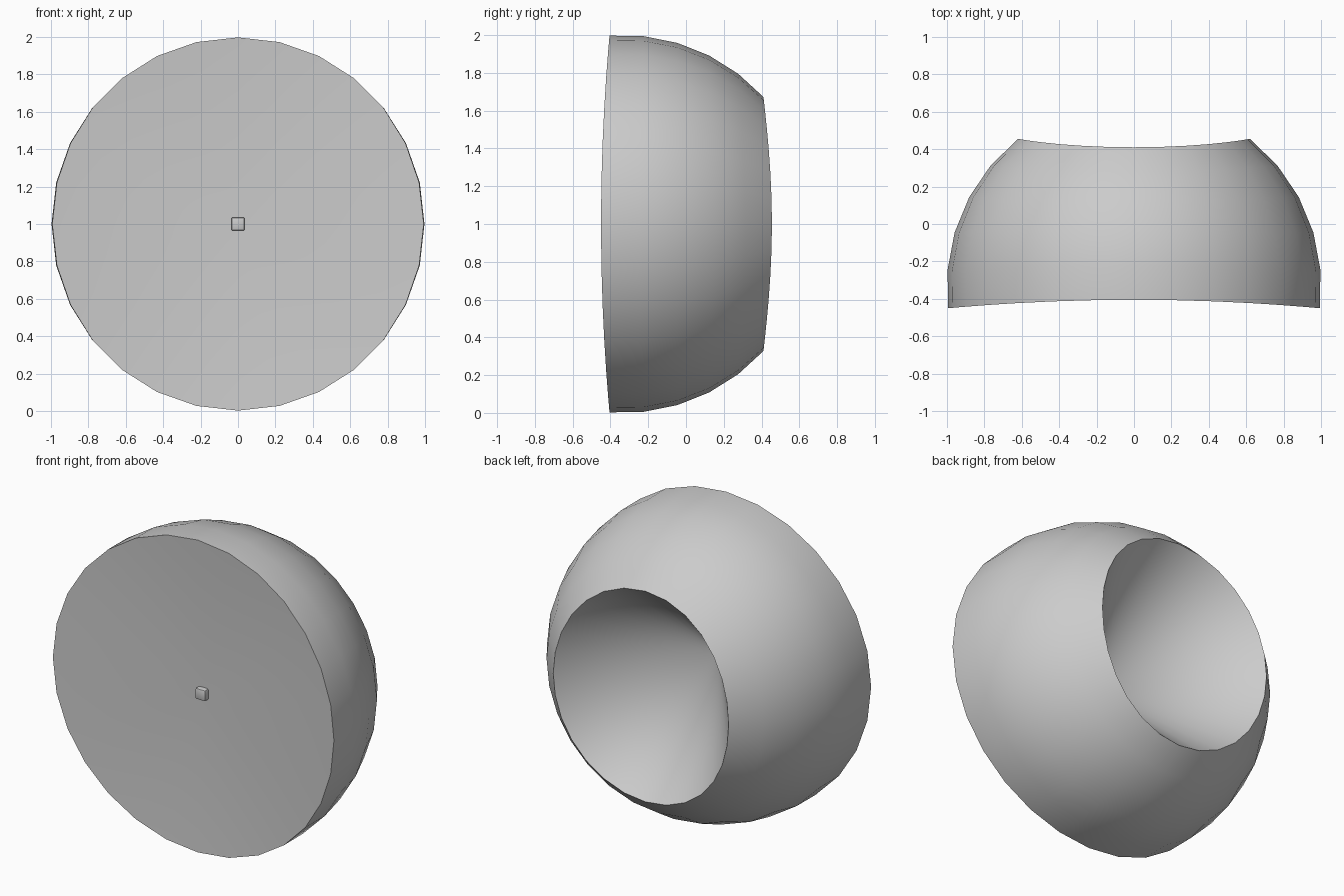
import bpy, bmesh, math

cube = bpy.data.objects.get("Cube")
if cube:
    bpy.data.objects.remove(cube, do_unlink=True)

SEGMENTS = 28
CENTRE_Y = -0.33   # centre of the unit sphere the wall follows
ROWS = 5

grey = bpy.data.materials.new("light grey")
grey.use_nodes = True
grey.diffuse_color = (0.6, 0.6, 0.6, 1)
grey.node_tree.nodes["Principled BSDF"].inputs["Base Color"].default_value = (0.6, 0.6, 0.6, 1)


def finish(bm, name):
    bmesh.ops.recalc_face_normals(bm, faces=bm.faces)
    mesh = bpy.data.meshes.new(name)
    bm.to_mesh(mesh)
    bm.free()
    mesh.materials.append(grey)
    obj = bpy.data.objects.new(name, mesh)
    bpy.context.collection.objects.link(obj)
    bpy.ops.object.select_all(action='DESELECT')
    obj.select_set(True)
    bpy.context.view_layer.objects.active = obj
    bpy.ops.object.shade_smooth_by_angle(angle=math.radians(35))
    return obj


# Cut sphere: rims bow outwards at the sides, both ends close in cones
bm = bmesh.new()
rings = [[] for _ in range(ROWS + 1)]
for i in range(SEGMENTS):
    turn = math.tau * i / SEGMENTS
    bow = 0.045 * math.sin(turn) ** 2
    front = math.asin(-0.405 - bow - CENTRE_Y)
    back = math.asin(0.41 + bow - CENTRE_Y)
    for row, ring in enumerate(rings):
        lat = front + (back - front) * row / ROWS
        r = math.cos(lat)
        ring.append(bm.verts.new((r * math.sin(turn), CENTRE_Y + math.sin(lat),
                                  1 + r * math.cos(turn))))
front_apex = bm.verts.new((0, -0.345, 1))
back_apex = bm.verts.new((0, -0.30, 1))
for i in range(SEGMENTS):
    j = (i + 1) % SEGMENTS
    for a, b in zip(rings, rings[1:]):
        bm.faces.new((a[i], a[j], b[j], b[i]))
    bm.faces.new((rings[0][j], rings[0][i], front_apex))
    bm.faces.new((rings[-1][i], rings[-1][j], back_apex))
finish(bm, "hollow_dome")

# Small rounded block at the middle of the front dish
bm = bmesh.new()
bmesh.ops.create_cube(bm, size=1)
bmesh.ops.scale(bm, vec=(0.07, 0.055, 0.07), verts=bm.verts)
bmesh.ops.translate(bm, vec=(0, -0.355, 1), verts=bm.verts)
bmesh.ops.bevel(bm, geom=bm.edges[:], offset=0.008, segments=2, affect='EDGES', profile=0.5)
finish(bm, "centre_block")
